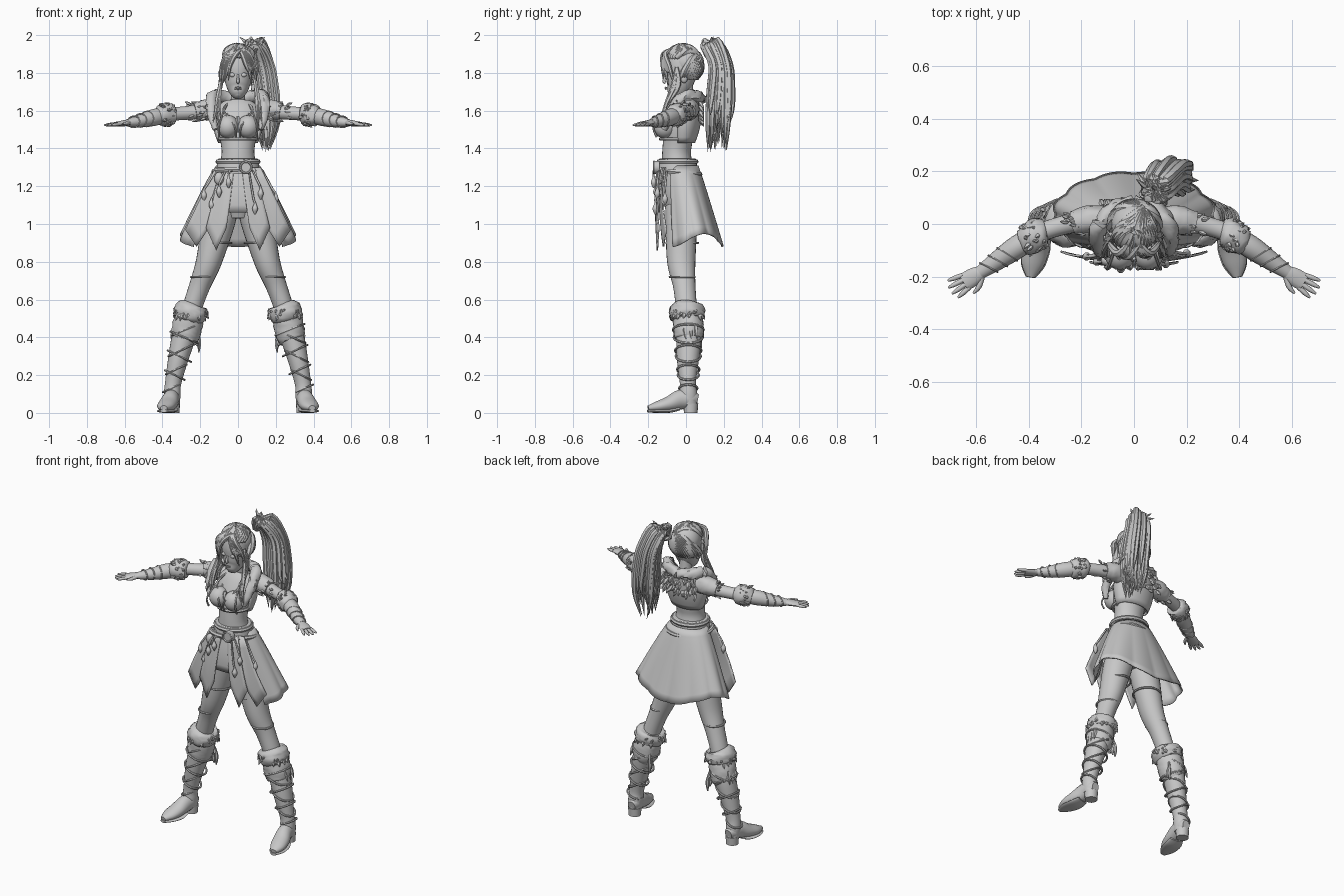
import bpy, bmesh, math, random
from mathutils import Vector

random.seed(4)
rnd = random.uniform
if "Cube" in bpy.data.objects:
    bpy.data.objects.remove(bpy.data.objects["Cube"])
X, Y, Z = Vector((1, 0, 0)), Vector((0, 1, 0)), Vector((0, 0, 1))
SKEW = Vector((.4, .9, .15))
parts, cloth = {}, set()

grey = bpy.data.materials.new("plain grey")
grey.use_nodes = True
grey.diffuse_color = (.58, .58, .58, 1)
grey.node_tree.nodes["Principled BSDF"].inputs["Base Color"].default_value = grey.diffuse_color


def mesh_of(name):
    if name not in parts:
        parts[name] = bmesh.new()
    return parts[name]


def flip(points, side):
    return [(p[0] * side, *p[1:]) for p in points]


def smooth(points, steps):
    """Smooth spline through the points, radii included."""
    out, last = [], len(points) - 1
    for i in range(last):
        quad = [points[min(max(i + o, 0), last)] for o in (-1, 0, 1, 2)]
        for j in range(steps):
            t = j / steps
            out.append([b + t / 2 * (c - a) + t * t * (a - 2.5 * b + 2 * c - d / 2)
                        + t ** 3 * (1.5 * (b - c) + (d - a) / 2) for a, b, c, d in zip(*quad)])
    return out + [list(points[-1])]


def tube(name, points, ref=SKEW, sides=16, fuzz=0, steps=5, closed=False):
    """Loft of ellipses; a point is x, y, z, width, depth (depth may be left out)."""
    bm = mesh_of(name)
    points = [tuple(p) if len(p) == 5 else (*p, p[3]) for p in points]
    path = points if closed else smooth(points, steps)
    centres, rings, n = [Vector(p[:3]) for p in path], [], len(path)
    for i, p in enumerate(path):
        if closed:
            tangent = centres[(i + 1) % n] - centres[i - 1]
        else:
            tangent = centres[min(i + 1, n - 1)] - centres[max(i - 1, 0)]
        across = tangent.cross(ref).normalized()
        up = across.cross(tangent).normalized()
        ring = []
        for k in range(sides):
            a, grow = math.tau * k / sides, 1 + rnd(-fuzz, fuzz)
            ring.append(bm.verts.new(centres[i] + grow * (
                across * math.cos(a) * max(p[3], .001) + up * math.sin(a) * max(p[4], .001))))
        rings.append(ring)
    for i in range(n if closed else n - 1):
        low, high = rings[i], rings[(i + 1) % n]
        for k in range(sides):
            m = (k + 1) % sides
            bm.faces.new((low[k], low[m], high[m], high[k]))
    if not closed:
        bm.faces.new(rings[0][::-1])
        bm.faces.new(rings[-1])


def sheet(name, shape, nu, nv):
    """Cloth surface from a function of u and v, thickened at the end."""
    bm = mesh_of(name)
    cloth.add(name)
    grid = [[bm.verts.new(shape(i / nu, j / nv)) for j in range(nv + 1)] for i in range(nu + 1)]
    for i in range(nu):
        for j in range(nv):
            bm.faces.new((grid[i][j], grid[i + 1][j], grid[i + 1][j + 1], grid[i][j + 1]))


def band(name, centre, u, v, r, fuzz=0, sides=6):
    """Closed strap around a limb; u and v span its ellipse."""
    points = []
    for k in range(24):
        a = math.tau * k / 24
        points.append((*(Vector(centre) + u * math.cos(a) + v * math.sin(a)), r))
    tube(name, points, u.cross(v).normalized(), sides, fuzz, closed=True)


def tuft(name, base, direction, r):
    base, direction = Vector(base), Vector(direction)
    tube(name, [(*base, r * .6), (*(base + direction * .45), r), (*(base + direction), .001)],
         sides=5, steps=2)


def blob(name, centre, size, segments=20):
    bm = mesh_of(name)
    made = bmesh.ops.create_uvsphere(bm, u_segments=segments, v_segments=segments // 2, radius=1)
    for v in made["verts"]:
        v.co = Vector(centre) + Vector(c * s for c, s in zip(v.co, size))


# Torso, neck and head
tube("torso", [(0, -.03, 1.03, .07, .06), (0, -.03, 1.12, .125, .09), (0, -.04, 1.25, .115, .09),
               (0, -.05, 1.36, .088, .077), (0, -.045, 1.43, .092, .077), (0, -.035, 1.51, .11, .08),
               (0, -.005, 1.6, .118, .066), (0, .01, 1.645, .08, .045)], Y, 28)
tube("neck", [(0, .015, 1.61, .055, .045), (0, .005, 1.66, .038, .038), (0, -.005, 1.75, .038, .04)], Y)
tube("head", [(0, -.078, 1.672, .012, .014), (0, -.068, 1.685, .034, .038), (0, -.045, 1.72, .058, .062),
              (0, -.03, 1.77, .073, .078), (0, -.022, 1.83, .081, .088), (0, -.018, 1.89, .072, .078),
              (0, -.015, 1.935, .025, .03)], Y, 24)
tube("nose", [(0, -.106, 1.79, .005), (0, -.117, 1.757, .008), (0, -.108, 1.748, .007)], X, 8)
for z in (1.715, 1.722):
    tube("lips", [(-.017, -.1, z, .002), (0, -.108, z, .005), (.017, -.1, z, .002)], Z, 8)
for s in (-1, 1):
    blob("bust", (s * .053, -.113, 1.515), (.059, .062, .062))
    blob("eyes", (s * .03, -.1, 1.79), (.016, .008, .012), 12)
    blob("ears", (s * .08, -.01, 1.775), (.012, .02, .03), 12)
    for edge in (.01, .1):
        tube("top_edging", flip([(edge, -.155, 1.46, .006), (edge * .9 + .01, -.17, 1.52, .005),
                                 (.075, -.1, 1.6, .006), (.055, -.03, 1.64, .005)], s), sides=6)
band("chest_band", (0, -.045, 1.45), X * .098, Y * .09, .01)

# Hair cap with strands swept to the knot
skull, knot = Vector((0, -.015, 1.835)), Vector((.05, .09, 1.9))


def on_skull(d):
    d = d.normalized()
    return skull + Vector((d.x * .094, d.y * .094, d.z * .105))


for i in range(34):
    a = math.tau * i / 34
    rim = Vector((math.sin(a), math.cos(a), -.85 if math.cos(a) > -.35 else .45))
    start, goal = rim.normalized(), (knot - skull).normalized()
    points = [(*on_skull(start.lerp(goal, t) + Z * .25 * math.sin(t * math.pi)), r)
              for t, r in ((0, .01), (.25, .02), (.5, .02), (.75, .018), (1, .012))]
    tube("hair_cap", points, sides=7, steps=4)
blob("hair_cap", skull + Vector((0, .015, .022)), (.088, .085, .092))
band("hair_tie", knot + Vector((.01, .025, .02)), X * .03, Vector((0, -.015, .03)), .012)

# Fringe and long front locks
for s in (-1, 1):
    for i in range(6):
        w = i / 5
        tube("fringe", flip([(.01, -.055, 1.93, .008), (.025 + .03 * w, -.11, 1.9, .014),
                             (.05 + .035 * w, -.118 + .03 * w, 1.83, .013),
                             (.068 + .03 * w, -.1 + .04 * w, 1.7 + rnd(0, .1), .002)], s), sides=7)
    for i in range(4):
        tube("front_locks", flip([(.08, -.05, 1.83, .01), (.095, -.07 + .01 * i, 1.73, .012),
                                  (.095 + rnd(0, .02), -.11, 1.62, .01),
                                  (.105 + rnd(-.02, .03), -.13, 1.5 + rnd(-.03, .05), .002)], s), sides=6)
tube("fringe", [(.03, -.06, 1.93, .008), (-.01, -.118, 1.9, .014), (-.04, -.125, 1.84, .01),
                (-.05, -.12, 1.76, .002)], sides=7)

# Ponytail
for i in range(64):
    dx, dy, drop = rnd(-1, 1), rnd(-1, 1), rnd(0, 1)
    tube("ponytail", [(*(knot + Vector((dx * .015, .02, dy * .015))), .01),
                      (.085 + dx * .04, .135 + dy * .045, 1.955 + dx * dy * .03, .016),
                      (.125 + dx * .055, .185 + dy * .05, 1.84, .017),
                      (.145 + dx * .06, .185 + dy * .06, 1.7, .017),
                      (.155 + dx * .06, .18 + dy * .065, 1.63 - drop * .1, .013),
                      (.15 + dx * .08 * (1.2 - drop), .175 + dy * .06, 1.58 - drop * .2, .001)],
         sides=6, steps=4)
for i in range(12):
    tuft("ponytail", (.08 + rnd(-.03, .05), .13, 1.95), (rnd(-.05, .08), rnd(-.02, .1), rnd(-.03, .045)), .01)

# Open vest with fur collar


def vest_shape(u, v):
    a = (u - .5) * math.radians(235)
    z = 1.43 + .235 * v
    bulge = math.sin(math.pi * min(v + .28, 1) * .62)
    return Vector((math.sin(a) * (.075 + .06 * bulge), -.015 + .02 * v + math.cos(a) * (.04 + .045 * bulge), z))


sheet("vest", vest_shape, 32, 8)
for s in (-1, 1):
    tube("fur_collar", flip([(.12, -.115, 1.5, .014), (.138, -.085, 1.58, .026), (.135, -.015, 1.67, .032),
                             (.085, .05, 1.675, .032), (0, .075, 1.66, .032)], s), sides=12, fuzz=.2)
    for i in range(40):
        w = rnd(0, 1)
        tuft("fur_collar", (s * (.14 - .12 * w * w), -.08 + .16 * w, 1.6 + .08 * math.sin(w * 2.5)),
             (s * rnd(.01, .04), .035 * w - .01, rnd(-.05, .025)), .011)
        if i % 2:
            tuft("back_fur", (s * rnd(0, .12), .07, rnd(1.55, 1.65)), (s * .01, .025, -.035), .011)
band("necklace", (0, -.05, 1.6), X * .06, Vector((0, .07, .045)), .004)
tuft("necklace", (0, -.13, 1.57), (0, -.015, -.05), .012)

# Pleated back skirt


def skirt_shape(u, v):
    a = (u - .5) * math.radians(260)
    hem = .915 - .035 * math.cos(a * 2.7)
    flare = v ** .85
    fold = 1 + .05 * v * abs(math.sin(a * 6))
    return Vector((math.sin(a) * (.115 + .185 * flare) * fold,
                   -.025 + .06 * v + math.cos(a) * (.09 + .07 * flare) * fold, 1.31 + (hem - 1.31) * v))


sheet("back_skirt", skirt_shape, 96, 10)


def flap(name, side, top, bottom, y, hem, point):
    """Hanging cloth panel ending in a point."""
    def shape(u, v):
        x = top[0] + (top[1] - top[0]) * u
        x += (bottom[0] + (bottom[1] - bottom[0]) * u - x) * v
        low = hem - point * (1 - abs(2 * u - 1))
        return Vector((side * x, y - .03 * math.sin(v * 2) + .5 * x * x, 1.3 + (low - 1.3) * v))
    sheet(name, shape, 8, 6)


flap("front_skirt", 1, (-.09, .09), (-.12, .12), -.125, 1.06, 0)
for s in (-1, 1):
    flap("inner_flaps", s, (.02, .09), (.06, .17), -.135, .98, .12)
    flap("outer_flaps", s, (.07, .12), (.16, .28), -.12, .97, .09)

# Belts, buckle and hanging charms
tube("waistband", [(0, -.045, 1.345, .1, .09), (0, -.045, 1.34, .108, .098), (0, -.045, 1.29, .115, .106),
                   (0, -.045, 1.265, .118, .106)], Y, 28)
band("belts", (0, -.045, 1.33), X * .108, Y * .1, .012)
band("belts", (0, -.04, 1.275), X * .128, Vector((.02, .115, -.012)), .013)
tube("buckle", [(.042, -.14, 1.3, .034), (.042, -.17, 1.3, .034)], Z, 20)
band("buckle", (.042, -.17, 1.3), X * .03, Z * .03, .006)
for x, z in ((-.18, 1.12), (-.14, 1.07), (-.1, 1.14), (-.05, 1.19), (.09, 1.05), (.12, 1.13), (.2, 1.1)):
    y = -.175 + 1.6 * x * x
    tube("charms", [(x * .65, y + .01, 1.28, .005), (x * .9, y, z + .09, .006), (x, y, z + .06, .006),
                    (x, y, z + .03, .016), (x, y, z, .003)], sides=8)
blob("belt_pouch", (-.1, -.14, 1.24), (.026, .022, .035), 12)

for s, label in ((1, "left_"), (-1, "right_")):
    # Arms with fur cuffs
    tube(label + "arm", flip([(.09, .015, 1.6, .04, .045), (.16, .015, 1.6, .043, .045),
                              (.25, 0, 1.59, .037, .037), (.36, -.035, 1.58, .036, .036),
                              (.44, -.085, 1.565, .044, .045), (.52, -.14, 1.545, .036, .034),
                              (.585, -.185, 1.535, .025, .02)], s), Z, 20)
    tube(label + "short_sleeve", flip([(.11, .015, 1.605, .05, .055), (.17, .015, 1.605, .054, .056),
                                       (.23, .003, 1.595, .045, .045)], s), Z, 20, .06)
    along = Vector((.84 * s, -.5, -.1))
    wide = Vector((.5 * s, .84, 0))
    tube(label + "fur_cuff", flip([(.335, -.025, 1.58, .04), (.35, -.03, 1.58, .056), (.385, -.05, 1.577, .06),
                                   (.415, -.07, 1.572, .052), (.425, -.075, 1.57, .038)], s), Z, 20, .09, 3)
    for i in range(44):
        a = rnd(0, math.tau)
        ray = wide * math.cos(a) + Z * math.sin(a)
        tuft(label + "fur_cuff", Vector((s * .385, -.05, 1.577)) + ray * .048 + along * rnd(-.03, .02),
             ray * .018 + along * rnd(-.02, .035), .01)
        if i % 2:
            tuft(label + "sleeve_fur", Vector((s * rnd(.15, .26), 0, 1.595)) + Vector((0, ray.y, ray.z)) * .038,
                 Vector((s * .03, ray.y * .016, ray.z * .016)), .009)
    for t in (.3, .55, .8):
        centre = Vector((s * (.44 + .14 * t), -.085 - .1 * t, 1.565 - .03 * t))
        band(label + "bracer_straps", centre, wide * (.046 - .017 * t) + along * .02,
             Z * (.046 - .02 * t), .004)

    # Hands
    palm = Vector((s * .575, -.18, 1.537))
    tip = palm + along * .085
    tube(label + "palm", [(*palm, .024, .018), (*(palm + along * .04), .034, .016), (*tip, .034, .012)], Z, 12)
    for i in range(4):
        root = tip + wide * (i - 1.5) * .018 - along * .01
        aim = (along + wide * (i - 1.5) * .13) * (.06 + .012 * (i in (1, 2)))
        tube(label + "fingers", [(*root, .009), (*(root + aim * .6), .009), (*(root + aim), .004)], Z, 8, steps=3)
    tube(label + "fingers", [(*(palm + along * .015 - wide * .02), .011), (*(palm + along * .045 - wide * .045), .01),
                             (*(palm + along * .075 - wide * .055), .004)], Z, 8, steps=3)

    # Legs and boots
    tube(label + "leg", flip([(.08, -.025, 1.09, .085, .085), (.11, -.025, .98, .085, .083),
                              (.155, -.025, .8, .068, .075), (.2, -.01, .68, .056, .06),
                              (.235, 0, .58, .052, .056), (.25, .005, .52, .052, .056)], s), Y, 24)
    tube(label + "boot", flip([(.248, .005, .53, .062, .066), (.285, .015, .41, .064, .068),
                               (.318, .01, .28, .053, .058), (.343, .01, .16, .043, .043),
                               (.348, .012, .1, .044, .048), (.348, .015, .045, .04, .045)], s), Y, 24)
    tube(label + "foot", flip([(.345, .062, .07, .024, .028), (.347, .03, .075, .04, .045),
                               (.355, -.03, .07, .044, .052), (.37, -.09, .048, .05, .04),
                               (.385, -.15, .034, .044, .028), (.393, -.2, .025, .018, .014)], s), Z, 20)
    tube(label + "sole", flip([(.358, -.04, .022, .042, .01), (.37, -.09, .011, .053, .011),
                               (.385, -.155, .01, .046, .01), (.394, -.203, .01, .018, .008)], s), Z, 16)
    tube(label + "heel", flip([(.347, .025, 0, .037, .036), (.347, .025, .05, .04, .04)], s), Y, 16)
    tube(label + "boot_flap", flip([(.25, .005, .53, .07, .075), (.268, .012, .46, .08, .08),
                                    (.28, .015, .4, .074, .077), (.283, .015, .39, .062, .066)], s), Y, 20, .04)
    tube(label + "boot_fur", flip([(.242, .003, .575, .056, .06), (.244, .003, .568, .08, .082),
                                   (.25, .005, .535, .09, .094), (.256, .007, .5, .08, .084),
                                   (.258, .008, .492, .06, .06)], s), Y, 24, .06, 3)
    for i in range(40):
        a = rnd(0, math.tau)
        ray = Vector((math.cos(a), math.sin(a), 0))
        tuft(label + "boot_fur", Vector((s * .25, .005, .53)) + ray * .075, ray * .02 + Z * rnd(-.045, .025), .012)
    for z, lean in ((.44, .03), (.4, -.03), (.33, .03), (.3, -.03), (.23, .025), (.2, -.025), (.13, .02)):
        r = .045 + .1 * max(z - .13, 0)
        band(label + "boot_straps", (s * (.385 - .25 * z), .012, z), Vector((r, 0, lean)), Y * r * 1.07, .006)
    for i in range(3):
        tube(label + "tassels", flip([(.22, .05, .47, .005), (.21 + .008 * i, .07 - .02 * i, .42, .007),
                                      (.205 + .008 * i, .075 - .02 * i, .37, .011),
                                      (.208, .075 - .02 * i, .32 + .02 * i, .004)], s), sides=6)
        tuft(label + "tassels", (s * .335, .05 - .03 * i, .47), (s * .02, .01, -.08), .012)
    for z in (.72, .9):
        band(label + "thigh_straps", (s * (.155 + .42 * (.8 - z)), -.02, z),
             X * (.06 + .1 * (z - .72)), Y * (.066 + .1 * (z - .72)), .006)

# Turn the collected parts into objects
bpy.ops.object.select_all(action="DESELECT")
for name, bm in parts.items():
    bmesh.ops.recalc_face_normals(bm, faces=bm.faces[:])
    mesh = bpy.data.meshes.new(name)
    bm.to_mesh(mesh)
    bm.free()
    mesh.materials.append(grey)
    part = bpy.data.objects.new(name, mesh)
    bpy.context.collection.objects.link(part)
    if name in cloth:
        part.modifiers.new("thickness", "SOLIDIFY").thickness = .008
    part.select_set(True)
    bpy.context.view_layer.objects.active = part
bpy.ops.object.shade_smooth_by_angle(angle=math.radians(50))
